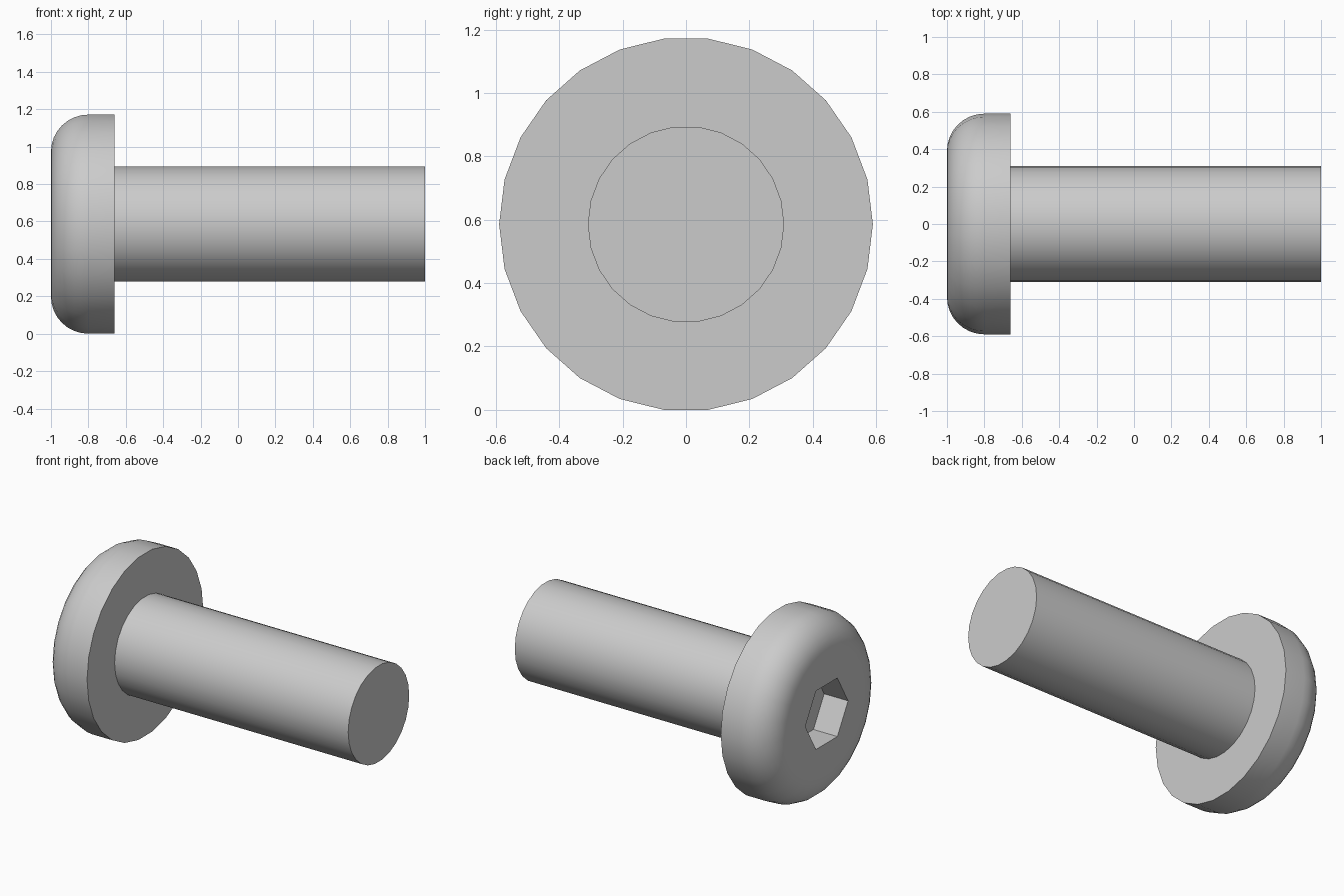
import bpy
import bmesh
from math import cos, sin, pi, radians
from mathutils import Matrix, Vector

cube = bpy.data.objects.get("Cube")
if cube:
    bpy.data.objects.remove(cube)

SIDES = 26
HEAD_R, SHANK_R, FILLET = 0.59, 0.31, 0.20
HEAD_X, UNDER_X, TIP_X = -1.0, -0.66, 1.0
SOCKET_R, SOCKET_DEPTH = 0.217, 0.17
AXIS_Z = HEAD_R * cos(pi / SIDES)

steel = bpy.data.materials.new("steel_grey")
steel.use_nodes = True
steel.diffuse_color = (0.6, 0.6, 0.6, 1)
steel.node_tree.nodes["Principled BSDF"].inputs["Base Color"].default_value = steel.diffuse_color


def make_object(name, bm):
    bmesh.ops.recalc_face_normals(bm, faces=bm.faces)
    mesh = bpy.data.meshes.new(name)
    bm.to_mesh(mesh)
    bm.free()
    mesh.materials.append(steel)
    obj = bpy.data.objects.new(name, mesh)
    bpy.context.collection.objects.link(obj)
    obj.location.z = AXIS_Z
    return obj


def lathe(name, profile):
    """Turn (x, radius) points around the x axis and cap both ends."""
    bm = bmesh.new()
    rings = []
    for x, r in profile:
        rings.append([bm.verts.new((x, r * cos(2 * pi * i / SIDES), r * sin(2 * pi * i / SIDES)))
                      for i in range(SIDES)])
    for a, b in zip(rings, rings[1:]):
        for i in range(SIDES):
            j = (i + 1) % SIDES
            bm.faces.new((a[i], a[j], b[j], b[i]))
    bm.faces.new(rings[0])
    bm.faces.new(rings[-1])
    return make_object(name, bm)


# Bolt: rounded pan head, flat underside, plain shank
steps = 8
profile = []
for i in range(steps + 1):
    a = i / steps * pi / 2
    profile.append((HEAD_X + FILLET * (1 - sin(a)), HEAD_R - FILLET * (1 - cos(a))))
profile.reverse()
profile += [(UNDER_X, HEAD_R), (UNDER_X, SHANK_R), (TIP_X, SHANK_R)]
bolt = lathe("bolt_head_and_shank", profile)

# Hexagonal drive socket, cut into the head
bm = bmesh.new()
bmesh.ops.create_cone(bm, cap_ends=True, segments=6, radius1=SOCKET_R, radius2=SOCKET_R,
                      depth=2 * SOCKET_DEPTH)
# point of the hexagon along y, prism axis along x
points_to_y = max(abs(v.co.y) for v in bm.verts) > SOCKET_R * 0.99
spin = Matrix.Rotation(0 if points_to_y else radians(30), 4, 'Z')
bm.transform(Matrix.Translation(Vector((HEAD_X, 0, 0))) @ Matrix.Rotation(pi / 2, 4, 'Y') @ spin)
cutter = make_object("socket_cutter", bm)
cutter.hide_render = True

cut = bolt.modifiers.new("socket", 'BOOLEAN')
cut.operation = 'DIFFERENCE'
cut.solver = 'EXACT'
cut.object = cutter
bpy.context.view_layer.objects.active = bolt
bolt.select_set(True)
cutter.select_set(False)
bpy.ops.object.modifier_apply(modifier=cut.name)
bpy.data.objects.remove(cutter)

# Smooth the turned surfaces, keep rims and socket crisp
bpy.ops.object.shade_smooth_by_angle(angle=radians(30))
